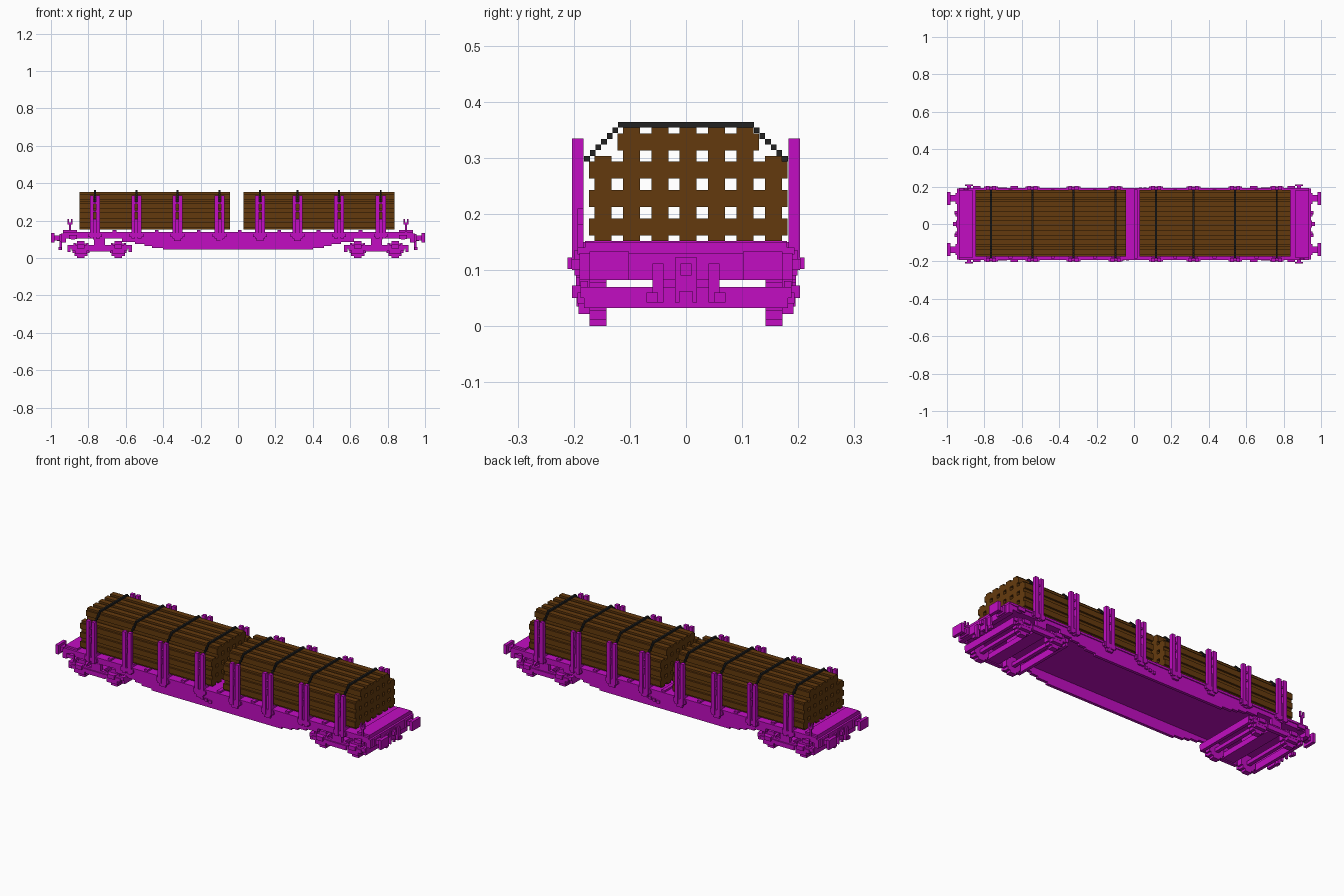
import bpy, bmesh
from mathutils import Vector

cube = bpy.data.objects.get("Cube")
if cube:
    bpy.data.objects.remove(cube, do_unlink=True)


def material(name, rgb):
    m = bpy.data.materials.new(name)
    m.use_nodes = True
    m.diffuse_color = (*rgb, 1)
    bsdf = m.node_tree.nodes["Principled BSDF"]
    bsdf.inputs["Base Color"].default_value = (*rgb, 1)
    bsdf.inputs["Roughness"].default_value = 0.8
    return m


MAGENTA = material("magenta paint", (0.54, 0.004, 0.54))
BROWN = material("brown wood", (0.127, 0.042, 0.004))
BLACK = material("black strap", (0.016, 0.016, 0.016))


class Part:
    """Collects boxes and extruded outlines into one flat-shaded object."""

    def __init__(self, name, mat):
        self.name, self.mat, self.bm = name, mat, bmesh.new()

    def box(self, x0, x1, y0, y1, z0, z1):
        x0, x1 = sorted((x0, x1))
        y0, y1 = sorted((y0, y1))
        self.prism([(x0, z0), (x1, z0), (x1, z1), (x0, z1)], y0, y1, "Y")

    def prism(self, outline, a, b, axis):
        def place(p):
            return (p[0], a, p[1]) if axis == "Y" else (a, p[0], p[1])
        shift = Vector((0, b - a, 0)) if axis == "Y" else Vector((b - a, 0, 0))
        face = self.bm.faces.new([self.bm.verts.new(place(p)) for p in outline])
        out = bmesh.ops.extrude_face_region(self.bm, geom=[face], use_keep_orig=True)
        verts = [v for v in out["geom"] if isinstance(v, bmesh.types.BMVert)]
        bmesh.ops.translate(self.bm, verts=verts, vec=shift)

    def done(self):
        bmesh.ops.recalc_face_normals(self.bm, faces=self.bm.faces)
        mesh = bpy.data.meshes.new(self.name)
        self.bm.to_mesh(mesh)
        self.bm.free()
        mesh.materials.append(self.mat)
        bpy.context.collection.objects.link(bpy.data.objects.new(self.name, mesh))


def stepped_round(cx, cz, steps):
    """Blocky round outline from quarter-corner points, mirrored all round."""
    quarter = steps
    pts = quarter + [(-x, z) for x, z in reversed(quarter)]
    pts += [(-x, -z) for x, z in quarter] + [(x, -z) for x, z in reversed(quarter)]
    return [(cx + x, cz + z) for x, z in pts]


V = 0.0101          # block size
STAKES = (-.765, -.543, -.324, -.098, .118, .318, .541, .763)
SIDES = (-1, 1)

# Logs, stacked in two piles
log_steps = [(2.5 * V, 1.5 * V), (1.5 * V, 1.5 * V), (1.5 * V, 2.5 * V)]
for name, x0, x1 in (("log_pile_right", -.848, -.043), ("log_pile_left", .03, .838)):
    logs = Part(name, BROWN)
    for row in range(4):
        reach = 3 if row < 3 else 2
        for col in range(-reach, reach + 1):
            outline = stepped_round(.004 + col * 5 * V, .177 + row * 5 * V, log_steps)
            logs.prism(outline, x0, x1, "X")
    logs.done()

# Straps stepping down over the pile shoulders
straps = Part("straps", BLACK)
for x in STAKES:
    straps.box(x - V / 2, x + V / 2, -.121, .121, .354, .364)
    for s in SIDES:
        for i in range(6):
            y, z = .121 + i * V, .354 - i * V
            straps.box(x - V / 2, x + V / 2, s * y, s * (y + V), z - V, z)
straps.done()

# Deck, bearers and end beams
deck = Part("deck", MAGENTA)
deck.box(-.935, .935, -.185, .185, .105, .14)
for x in STAKES:
    deck.box(x - .025, x + .025, -.18, .18, .14, .152)
for x in (-.66, -.435, -.21, .01, .22, .43, .655):
    deck.box(x - .01, x + .01, -.185, .185, .14, .15)
for s in SIDES:
    deck.box(s * .92, s * .946, -.19, .19, .082, .13)
    deck.box(s * .86, s * .935, -.18, .18, .14, .15)
deck.done()

# Deep side beams with stepped belly
half = [(.40, .045), (.40, .055), (.46, .055), (.46, .065), (.50, .065), (.50, .075),
        (.55, .075), (.55, .085), (.62, .085), (.62, .105), (.935, .105), (.935, .14)]
belly = half + [(-x, z) for x, z in reversed(half)]
beams = Part("side_beams", MAGENTA)
for s in SIDES:
    beams.prism(belly, s * .172, s * .188, "Y")
    beams.box(-.935, .935, s * .188, s * .193, .128, .14)
    for x in (.035, .06, .085):       # brake levers
        beams.box(s * x - .008, s * x + .008, s * .188, s * .196, .065 + x / 5, .08 + x / 5)
beams.done()

# Side stakes in brackets
stakes = Part("stakes", MAGENTA)
for x in STAKES:
    for s in SIDES:
        for dx in (-.017, .017):
            stakes.box(x + dx - .01, x + dx + .01, s * .183, s * .203, .105, .334)
        stakes.box(x - .01, x + .01, s * .183, s * .193, .10, .21)
        for z in (.245, .29):
            stakes.box(x - .01, x + .01, s * .185, s * .197, z, z + V)
        stakes.box(x - .037, x + .037, s * .186, s * .2, .113, .135)
        if abs(x) < .4:
            stakes.box(x - .018, x + .018, s * .186, s * .199, .09, .113)
stakes.done()

# Buffers
buffers = Part("buffers", MAGENTA)
for e in SIDES:
    for s in SIDES:
        buffers.box(e * .982, e * 1.0, s * .102, s * .172, .082, .133)
        buffers.box(e * .94, e * .982, s * .12, s * .155, .095, .12)
        buffers.box(e * .94, e * .955, s * .108, s * .166, .087, .128)
buffers.done()

# Coupling hook, hoses and corner fittings
fittings = Part("end_fittings", MAGENTA)
for e in SIDES:
    fittings.box(e * .94, e * .953, -.02, .02, .062, .122)
    fittings.box(e * .953, e * .968, -.01, .01, .09, .112)
    for s in SIDES:
        fittings.box(e * .94, e * .955, s * .04, s * .06, .042, .112)
        fittings.box(e * .945, e * .96, s * .05, s * .07, .042, .06)
        fittings.box(e * .94, e * .952, s * .012, s * .02, .042, .07)
        # brake wheels on the frame sides
        fittings.box(e * .872, e * .892, s * .185, s * .203, .10, .12)
        fittings.box(e * .86, e * .904, s * .203, s * .211, .102, .122)
    # forked handle at one corner of each end
    y0, y1 = -e * .183, -e * .193
    fittings.box(e * .893, e * .903, y0, y1, .13, .18)
    fittings.box(e * .885, e * .911, y0, y1, .18, .19)
    for x in (.885, .903):
        fittings.box(e * x, e * (x + .008), y0, y1, .19, .21)
fittings.done()

# Bogies
wheel_steps = [(.045, .018), (.035, .018), (.035, .033), (.02, .033), (.02, .045)]
for e, name in ((-1, "bogie_right"), (1, "bogie_left")):
    cx = e * .74
    bogie = Part(name + "_frame", MAGENTA)
    wheels = Part(name + "_wheels", MAGENTA)
    for s in SIDES:
        bogie.box(cx - .17, cx + .17, s * .172, s * .188, .05, .07)
        bogie.box(cx - .06, cx + .06, s * .175, s * .195, .035, .06)
        bogie.box(cx - .03, cx + .03, s * .172, s * .19, .07, .105)
        for d in SIDES:
            ax = cx + d * .1
            # axle box with hanger and springs
            bogie.box(ax - .05, ax + .05, s * .172, s * .193, .04, .06)
            bogie.box(ax - .032, ax + .032, s * .172, s * .192, .022, .04)
            bogie.box(ax - .02, ax + .02, s * .188, s * .203, .05, .072)
            bogie.box(ax - .04, ax - .03, s * .175, s * .188, .07, .08)
            bogie.box(ax + .03, ax + .04, s * .175, s * .188, .07, .08)
            wheels.prism(stepped_round(ax, .045, wheel_steps), s * .142, s * .172, "Y")
    for d in SIDES:
        bogie.box(cx + d * .155, cx + d * .172, -.182, .182, .032, .07)
        wheels.box(cx + d * .1 - .01, cx + d * .1 + .01, -.15, .15, .035, .055)
    bogie.box(cx - .035, cx + .035, -.18, .18, .04, .07)
    bogie.box(cx - .03, cx + .03, -.04, .04, .07, .106)
    bogie.done()
    wheels.done()
